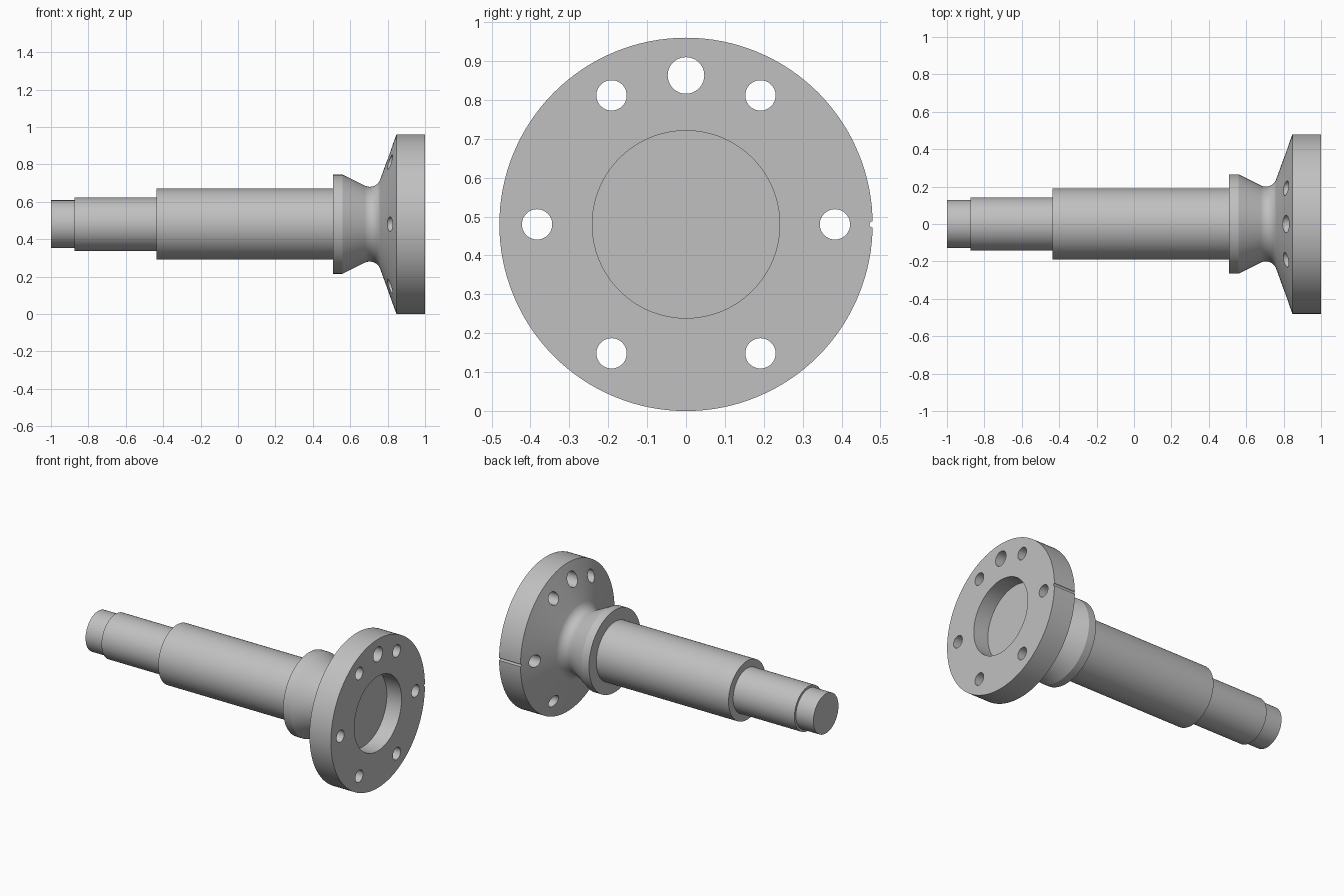
import bpy, bmesh, math
from mathutils import Matrix, Vector

cube = bpy.data.objects.get("Cube")
if cube:
    bpy.data.objects.remove(cube, do_unlink=True)

R = 0.48        # flange radius, also the height of the axis
BOLT_R = 0.383  # bolt circle radius

steel = bpy.data.materials.new("grey steel")
steel.use_nodes = True
colour = (0.53, 0.53, 0.53, 1)
steel.diffuse_color = colour
steel.node_tree.nodes["Principled BSDF"].inputs["Base Color"].default_value = colour


def make_object(name, bm):
    mesh = bpy.data.meshes.new(name)
    bmesh.ops.recalc_face_normals(bm, faces=bm.faces)
    bm.to_mesh(mesh)
    bm.free()
    mesh.materials.append(steel)
    obj = bpy.data.objects.new(name, mesh)
    bpy.context.collection.objects.link(obj)
    return obj


# Stepped shaft, collar, rounded neck and flange as one turned profile (x, radius)
profile = [(-1, 0), (-1, 0.128), (-0.875, 0.128), (-0.875, 0.143),
           (-0.437, 0.143), (-0.437, 0.19), (0.508, 0.19), (0.508, 0.265), (0.56, 0.265)]
neck_x, neck_r, fillet = 0.704, 0.2, 0.06
steps = 20
for i in range(steps + 1):
    a = math.radians(-29 + (70 + 29) * i / steps)
    profile.append((neck_x + fillet * math.sin(a), neck_r + fillet * (1 - math.cos(a))))
# Cone, rim, and the recess in the flange face
profile += [(0.847, R), (1, R), (1, 0.241), (0.895, 0.241), (0.895, 0)]

bm = bmesh.new()
verts = [bm.verts.new((x, 0, R + r)) for x, r in profile]
edges = [bm.edges.new(pair) for pair in zip(verts, verts[1:])]
bmesh.ops.spin(bm, geom=verts + edges, cent=(0, 0, R), axis=(1, 0, 0),
               angle=2 * math.pi, steps=128, use_merge=True)
bmesh.ops.remove_doubles(bm, verts=bm.verts, dist=1e-5)
spindle = make_object("flanged_spindle", bm)

# Cutter: six bolt holes, a larger top hole and a small notch on the rim
bm = bmesh.new()


def add_hole(angle, distance, radius, sides):
    a = math.radians(angle)
    place = Vector((0.85, distance * math.cos(a), R + distance * math.sin(a)))
    bmesh.ops.create_cone(bm, cap_ends=True, segments=sides, radius1=radius, radius2=radius,
                          depth=0.5, matrix=Matrix.Translation(place) @ Matrix.Rotation(math.pi / 2, 4, 'Y'))


for k in range(6):
    add_hole(60 * k, BOLT_R, 0.039, 48)
add_hole(90, BOLT_R, 0.047, 48)
add_hole(0, R, 0.008, 24)
cutter = make_object("hole_cutter", bm)
cutter.hide_render = True

cut = spindle.modifiers.new("holes", 'BOOLEAN')
cut.operation = 'DIFFERENCE'
cut.solver = 'EXACT'
cut.object = cutter

bpy.ops.object.select_all(action='DESELECT')
spindle.select_set(True)
bpy.context.view_layer.objects.active = spindle
bpy.ops.object.modifier_apply(modifier=cut.name)
bpy.data.objects.remove(cutter, do_unlink=True)
bpy.ops.object.shade_smooth_by_angle(angle=math.radians(20))
